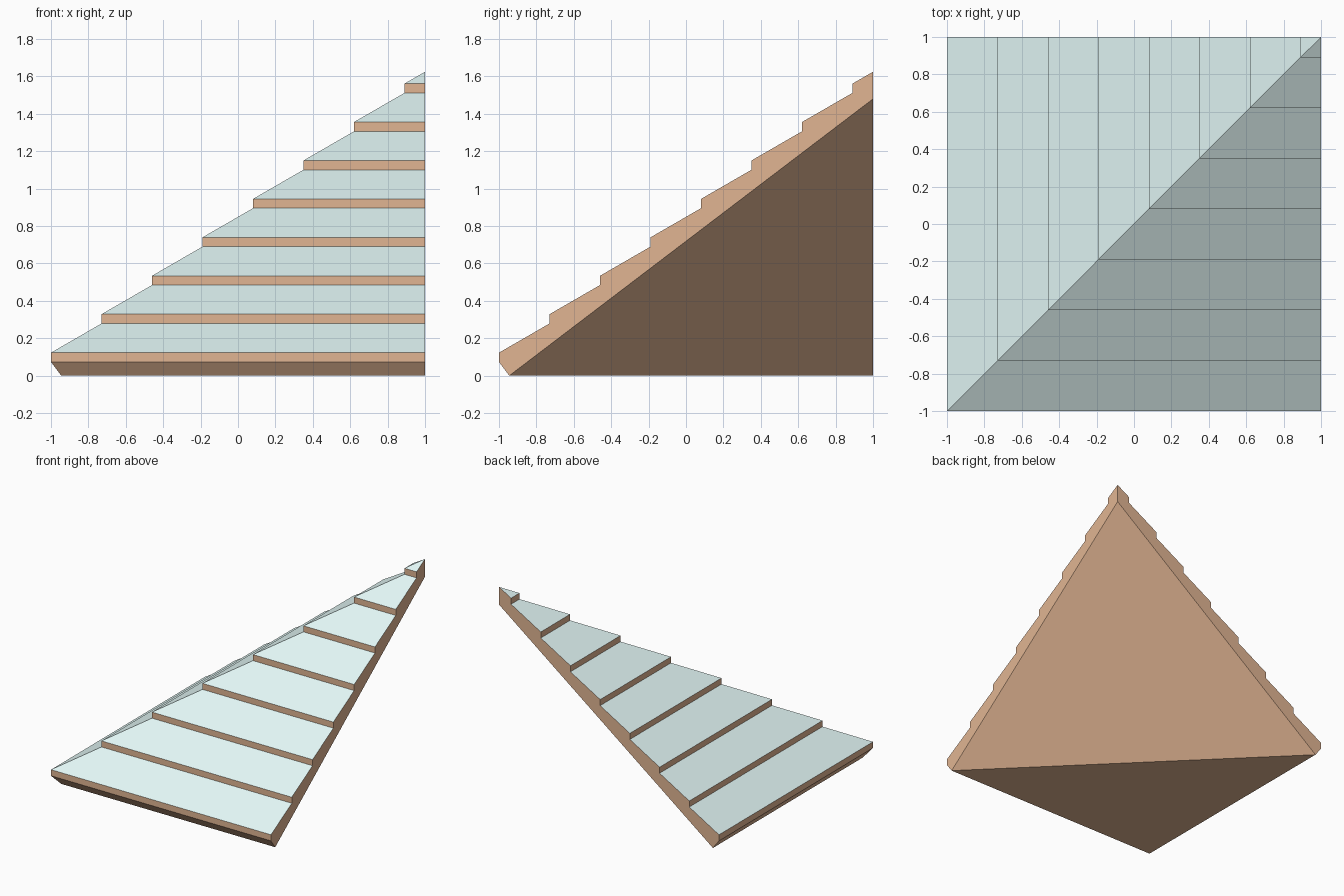
import bpy
import bmesh
import math

if "Cube" in bpy.data.objects:
    bpy.data.objects.remove(bpy.data.objects["Cube"])

FOOT = -0.945          # inner edge of the flat underside
PITCH = 0.27           # horizontal run of one shingle row
RISE = 0.2055          # height gained per row
INNER_TOP = 1.48       # height of the underside at the peak
ROWS = 8


def material(name, colour):
    mat = bpy.data.materials.new(name)
    mat.diffuse_color = (*colour, 1)
    mat.use_nodes = True
    mat.node_tree.nodes["Principled BSDF"].inputs["Base Color"].default_value = mat.diffuse_color
    return mat


# Stepped roof profile: (distance, height, whether next segment is a tile top)
profile = [(FOOT, 0.0), (-1.0, 0.073)]
tops = set()
for i in range(ROWS):
    a, z = -1 + PITCH * i, 0.123 + RISE * i
    b = min(a + PITCH, 1.0)
    tops.add(len(profile))
    profile += [(a, z), (b, z + (b - a) * math.tan(math.radians(30)))]
tops = {t for t in tops}
profile.append((1.0, INNER_TOP))

bm = bmesh.new()


def face(points, mat=0):
    # Drop repeated corners so strips may end in a point at the peak
    clean = [p for i, p in enumerate(points) if p != points[i - 1]]
    if len(clean) > 2:
        bm.faces.new([bm.verts.new(p) for p in clean]).material_index = mat


# Two roof slopes mirrored across the diagonal hip, with their end faces
for swap in (False, True):
    def place(x, y, z):
        return (y, x, z) if swap else (x, y, z)

    for i in range(len(profile) - 2):
        (a, za), (b, zb) = profile[i], profile[i + 1]
        face([place(a, a, za), place(1, a, za), place(1, b, zb), place(b, b, zb)],
             1 if i in tops else 0)
    face([place(1, a, z) for a, z in profile])

# Flat base and the slanted inner face
face([(FOOT, FOOT, 0), (1, FOOT, 0), (FOOT, 1, 0)])
face([(1, FOOT, 0), (FOOT, 1, 0), (1, 1, INNER_TOP)])

bmesh.ops.remove_doubles(bm, verts=bm.verts[:], dist=0.0005)
bmesh.ops.recalc_face_normals(bm, faces=bm.faces[:])

mesh = bpy.data.meshes.new("hip_roof_corner")
bm.to_mesh(mesh)
bm.free()
mesh.materials.append(material("timber", (0.75, 0.46, 0.29)))
mesh.materials.append(material("pale_tile", (0.77, 0.94, 0.93)))
roof = bpy.data.objects.new("hip_roof_corner", mesh)
bpy.context.collection.objects.link(roof)
